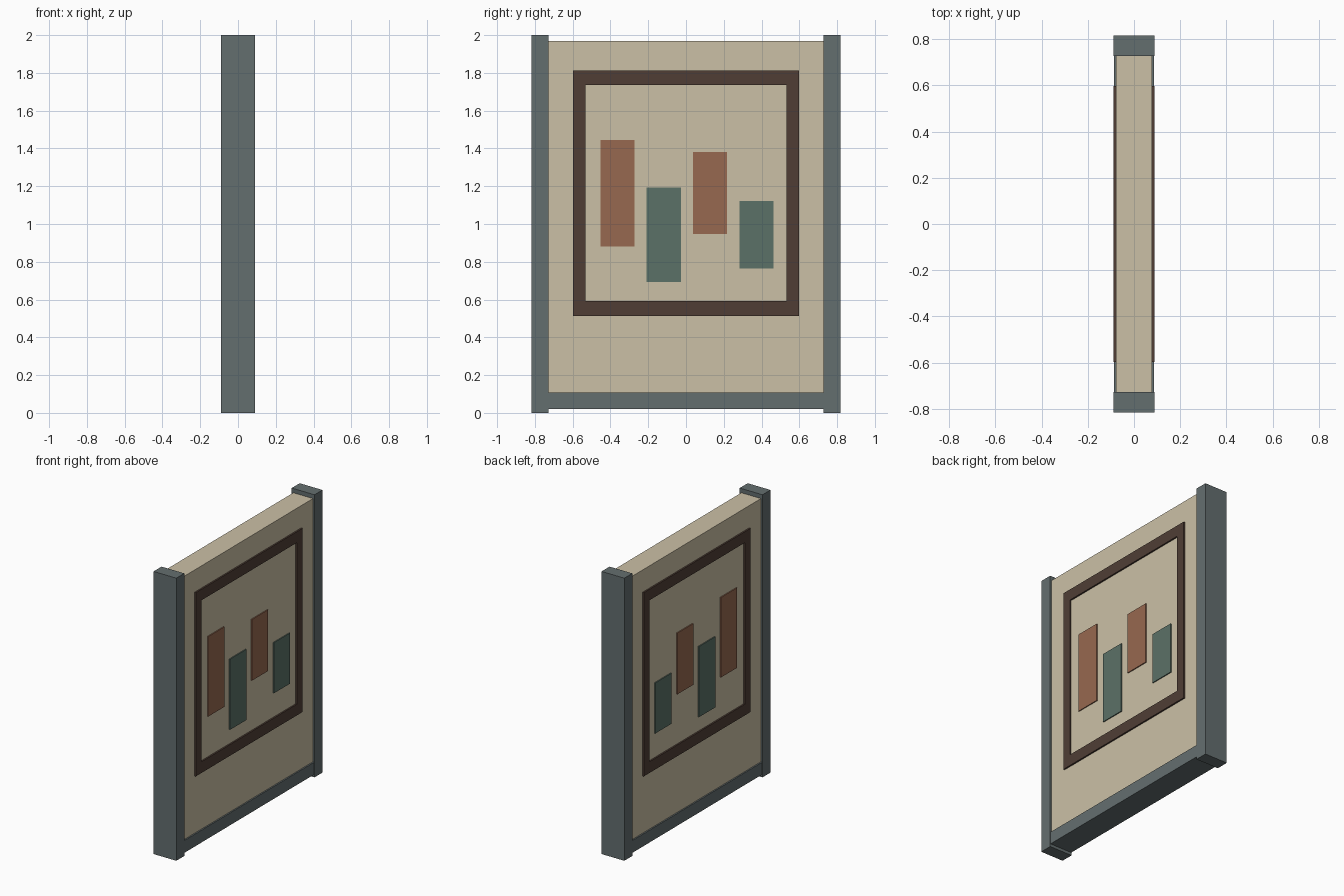
import bpy
import bmesh

if "Cube" in bpy.data.objects:
    bpy.data.objects.remove(bpy.data.objects["Cube"])


def material(name, rgb):
    m = bpy.data.materials.new(name)
    m.diffuse_color = (*rgb, 1)
    m.use_nodes = True
    m.node_tree.nodes["Principled BSDF"].inputs["Base Color"].default_value = m.diffuse_color
    return m


SLATE = material("slate", (0.127, 0.156, 0.159))
CREAM = material("cream", (0.60, 0.53, 0.38))
BROWN = material("brown", (0.080, 0.048, 0.036))
RUST = material("rust", (0.31, 0.14, 0.08))
GREEN = material("green", (0.105, 0.165, 0.135))


def box(name, mat, x, y, z):
    """Box spanning the (low, high) ranges in x, y and z."""
    bm = bmesh.new()
    bmesh.ops.create_cube(bm, size=1)
    for v in bm.verts:
        v.co = [r[0] if c < 0 else r[1] for c, r in zip(v.co, (x, y, z))]
    mesh = bpy.data.meshes.new(name)
    bm.to_mesh(mesh)
    bm.free()
    mesh.materials.append(mat)
    ob = bpy.data.objects.new(name, mesh)
    bpy.context.collection.objects.link(ob)
    return ob


# Structure: two end posts, bottom rail and the panel between them
for end, y in (("front", (-0.817, -0.728)), ("back", (0.728, 0.817))):
    box(end + "_post", SLATE, (-0.089, 0.089), y, (0, 2))
box("bottom_rail", SLATE, (-0.087, 0.087), (-0.728, 0.728), (0.02, 0.107))
box("panel", CREAM, (-0.077, 0.077), (-0.728, 0.728), (0.107, 1.97))

# Raised border and bars, repeated on both faces: (name, material, y, z)
border = [
    ("border_top", BROWN, (-0.598, 0.598), (1.735, 1.813)),
    ("border_bottom", BROWN, (-0.598, 0.598), (0.513, 0.592)),
    ("border_front", BROWN, (-0.598, -0.533), (0.592, 1.735)),
    ("border_back", BROWN, (0.533, 0.598), (0.592, 1.735)),
]
bars = [
    ("tall_rust_bar", RUST, (-0.453, -0.273), (0.88, 1.446)),
    ("tall_green_bar", GREEN, (-0.208, -0.027), (0.693, 1.193)),
    ("short_rust_bar", RUST, (0.037, 0.217), (0.947, 1.38)),
    ("short_green_bar", GREEN, (0.283, 0.463), (0.764, 1.122)),
]
for side, s in (("right", 1), ("left", -1)):
    for parts, depth in ((border, 0.088), (bars, 0.084)):
        for name, mat, y, z in parts:
            x = tuple(sorted((s * 0.075, s * depth)))
            box(f"{side}_{name}", mat, x, y, z)
